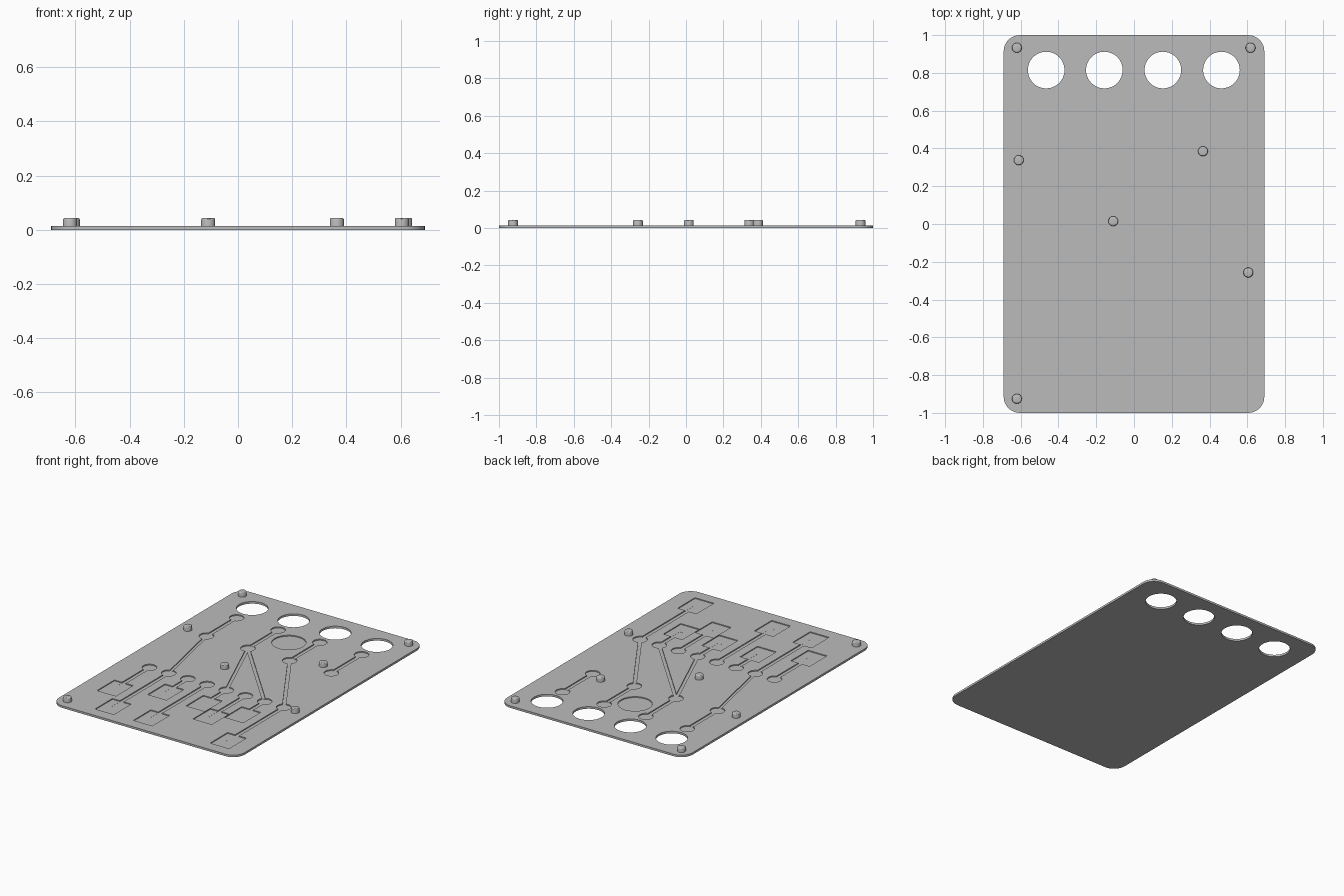
import bpy, bmesh, math
from mathutils import Matrix, Vector

cube = bpy.data.objects.get("Cube")
if cube:
    bpy.data.objects.remove(cube, do_unlink=True)

THICK = 0.014
FLOOR = 0.007

grey = bpy.data.materials.new("light_grey")
grey.use_nodes = True
COLOUR = (0.5, 0.5, 0.5, 1)
grey.diffuse_color = COLOUR
grey.node_tree.nodes["Principled BSDF"].inputs["Base Color"].default_value = COLOUR


def finish(bm, name):
    bmesh.ops.recalc_face_normals(bm, faces=bm.faces)
    mesh = bpy.data.meshes.new(name)
    bm.to_mesh(mesh)
    bm.free()
    mesh.materials.append(grey)
    obj = bpy.data.objects.new(name, mesh)
    bpy.context.collection.objects.link(obj)
    return obj


def box(bm, centre, size, angle=0):
    m = (Matrix.Translation(centre) @ Matrix.Rotation(angle, 4, 'Z')
         @ Matrix.Diagonal((*size, 1)))
    bmesh.ops.create_cube(bm, size=1, matrix=m)


def disc(bm, x, y, r, z0, z1, sides=32):
    m = Matrix.Translation((x, y, (z0 + z1) / 2))
    return bmesh.ops.create_cone(bm, cap_ends=True, segments=sides, radius1=r,
                                 radius2=r, depth=z1 - z0, matrix=m)["verts"]


def smooth(obj):
    bpy.ops.object.select_all(action='DESELECT')
    obj.select_set(True)
    bpy.context.view_layer.objects.active = obj
    bpy.ops.object.shade_smooth_by_angle(angle=math.radians(30))


# Panel with rounded corners
bm = bmesh.new()
box(bm, (0, 0, THICK / 2), (1.38, 2, THICK))
uprights = [e for e in bm.edges if abs(e.verts[0].co.z - e.verts[1].co.z) > 0.001]
bmesh.ops.bevel(bm, geom=uprights, offset=0.085, segments=8, profile=0.5, affect='EDGES')
panel = finish(bm, "panel")

# Cutter for the round openings and the shallow engraved pockets
HOLES = (-0.465, -0.157, 0.153, 0.463)
ROW_Y, MID_Y, TOP_Y = -0.24, 0.33, 0.65
TOP = 0.03
bm = bmesh.new()


def node(x, y, r=0.045):
    disc(bm, x, y, r, FLOOR, TOP, 24)


def channel(a, b, width=0.028):
    a, b = Vector(a), Vector(b)
    d, mid = b - a, (a + b) / 2
    low = FLOOR + 0.0004
    box(bm, (mid.x, mid.y, (low + TOP + 0.002) / 2),
        (d.length, width, TOP + 0.002 - low), math.atan2(d.y, d.x))


for x in HOLES:
    disc(bm, x, 0.815, 0.097, -0.02, TOP + 0.004, 48)
    node(x, MID_Y)
    node(x, TOP_Y)
    channel((x, MID_Y), (x, TOP_Y))

# Bottom row: a round node with a channel down to a rectangular pocket
LOW, MID, HIGH = -0.83, -0.605, -0.475
row = [-0.49 + 0.1427 * i for i in range(8)]
for x, y in zip(row, (MID, LOW, HIGH, LOW, HIGH, MID, HIGH, LOW)):
    node(x, ROW_Y)
    channel((x, ROW_Y), (x, y))
    box(bm, (x, y, (FLOOR + 0.0008 + TOP) / 2 + 0.002),
        (0.14, 0.185, TOP - FLOOR - 0.0008 + 0.004))

# Slanted links between the rows and the large round pocket
for top, bottom in ((0, 1), (1, 4), (1, 6), (2, 7)):
    channel((HOLES[top], MID_Y), (row[bottom], ROW_Y), 0.02)
node(0, 0.54, 0.105)
cutter = finish(bm, "panel_cutter")
cutter.hide_render = True

cut = panel.modifiers.new("openings", 'BOOLEAN')
cut.operation = 'DIFFERENCE'
cut.solver = 'EXACT'
cut.use_self = True
cut.object = cutter
bpy.context.view_layer.objects.active = panel
panel.select_set(True)
bpy.ops.object.modifier_apply(modifier=cut.name)
bpy.data.objects.remove(cutter, do_unlink=True)
smooth(panel)

# Pegs with softened tops
PEGS = ((-0.62, 0.933), (0.617, 0.933), (-0.61, 0.338), (0.365, 0.385),
        (-0.11, 0.015), (0.605, -0.257), (-0.62, -0.925))
for i, (x, y) in enumerate(PEGS):
    bm = bmesh.new()
    disc(bm, x, y, 0.026, FLOOR - 0.004, 0.044)
    rim = [e for e in bm.edges if all(v.co.z > 0.04 for v in e.verts)]
    bmesh.ops.bevel(bm, geom=rim, offset=0.007, segments=3, profile=0.5, affect='EDGES')
    smooth(finish(bm, f"peg_{i + 1}"))
